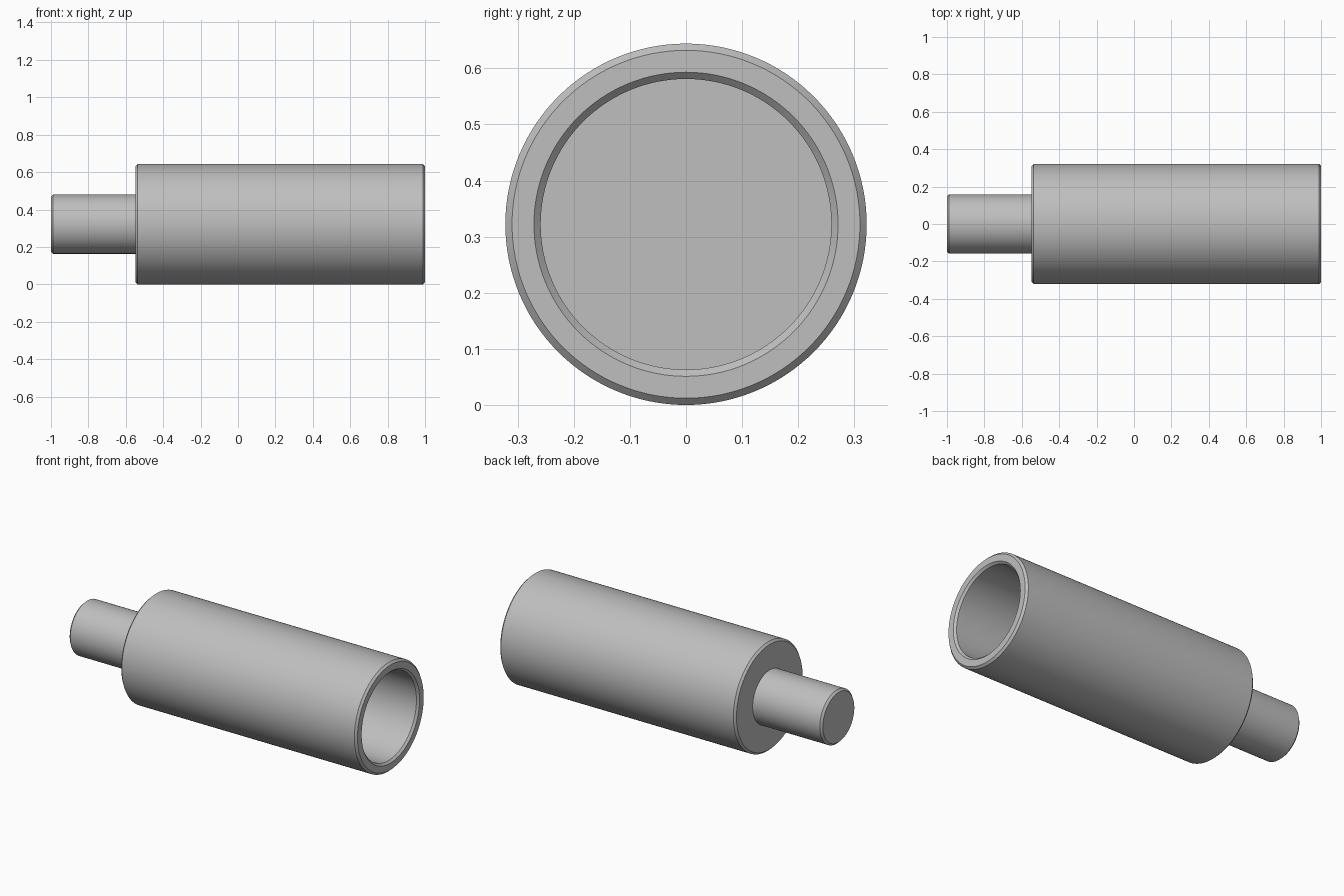
import bpy, bmesh, math
from mathutils import Matrix, Vector

cube = bpy.data.objects.get("Cube")
if cube:
    bpy.data.objects.remove(cube, do_unlink=True)

RADIUS = 0.322   # outer radius, also the axis height
CHAMFER = 0.012
SEGMENTS = 128

grey = bpy.data.materials.new("plain grey")
grey.use_nodes = True
colour = (0.52, 0.52, 0.52, 1)
grey.diffuse_color = colour
grey.node_tree.nodes["Principled BSDF"].inputs["Base Color"].default_value = colour


def lathe(name, profile):
    """Revolve (x, radius) points around the horizontal x axis."""
    bm = bmesh.new()
    verts = [bm.verts.new((x, 0, r)) for x, r in profile]
    edges = [bm.edges.new(pair) for pair in zip(verts, verts[1:])]
    bmesh.ops.spin(bm, geom=verts + edges, cent=(0, 0, 0), axis=(1, 0, 0),
                   angle=math.tau, steps=SEGMENTS, use_merge=True)
    bmesh.ops.remove_doubles(bm, verts=bm.verts, dist=1e-5)
    bmesh.ops.recalc_face_normals(bm, faces=bm.faces)
    bmesh.ops.translate(bm, verts=bm.verts, vec=(0, 0, RADIUS))
    mesh = bpy.data.meshes.new(name)
    bm.to_mesh(mesh)
    bm.free()
    mesh.materials.append(grey)
    obj = bpy.data.objects.new(name, mesh)
    bpy.context.collection.objects.link(obj)
    bpy.ops.object.select_all(action='DESELECT')
    obj.select_set(True)
    bpy.context.view_layer.objects.active = obj
    bpy.ops.object.shade_smooth_by_angle(angle=math.radians(30))
    return obj


# Hollow sleeve and solid pin as one turned piece
pin, bore = 0.159, 0.259
back, floor = -0.548, -0.42
lathe("stepped_sleeve", [
    # Pin with chamfered tip
    (-1, 0), (-1, pin - CHAMFER), (-1 + CHAMFER, pin), (back, pin),
    # Sleeve outside
    (back, RADIUS - CHAMFER), (back + CHAMFER, RADIUS),
    (1 - CHAMFER, RADIUS), (1, RADIUS - CHAMFER),
    # Open end and blind bore
    (1, bore + CHAMFER), (1 - CHAMFER, bore), (floor, bore), (floor, 0),
])
